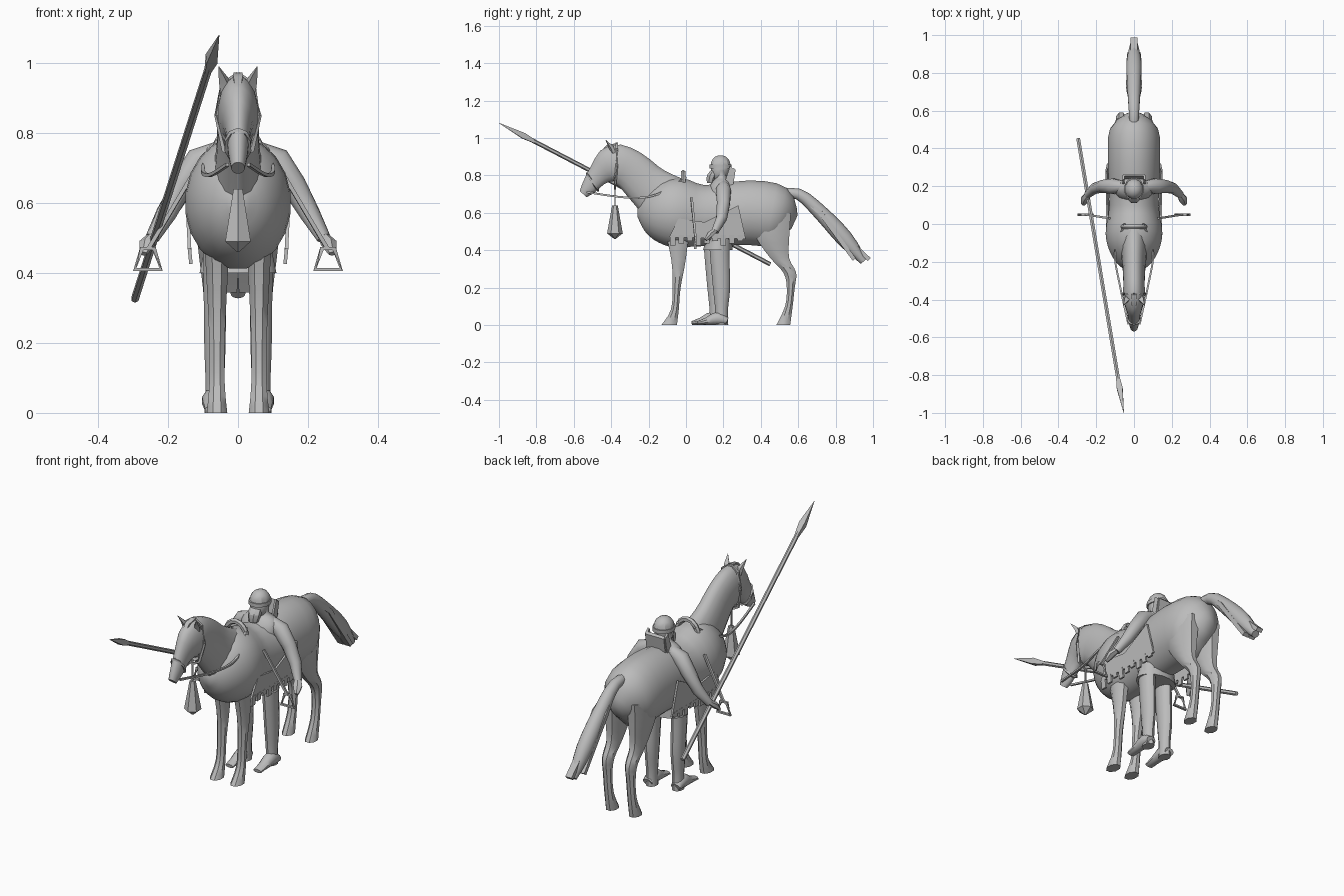
import bpy, bmesh, math
from mathutils import Vector

cube = bpy.data.objects.get("Cube")
if cube:
    bpy.data.objects.remove(cube)

colour = (.5, .5, .5, 1)
grey = bpy.data.materials.new("plain grey")
grey.use_nodes = True
grey.diffuse_color = colour
grey.node_tree.nodes["Principled BSDF"].inputs["Base Color"].default_value = colour


def skin(name, rings, angle=40, closed=False):
    """Join rings of points into one surface, capped unless it is a closed loop."""
    bm = bmesh.new()
    loops = [[bm.verts.new(point) for point in ring] for ring in rings]
    pairs = list(zip(loops, loops[1:]))
    if closed:
        pairs.append((loops[-1], loops[0]))
    else:
        bm.faces.new(loops[0])
        bm.faces.new(loops[-1])
    for first, second in pairs:
        for i in range(len(first)):
            bm.faces.new((first[i - 1], first[i], second[i], second[i - 1]))
    bmesh.ops.recalc_face_normals(bm, faces=bm.faces)
    mesh = bpy.data.meshes.new(name)
    bm.to_mesh(mesh)
    bm.free()
    mesh.materials.append(grey)
    part = bpy.data.objects.new(name, mesh)
    bpy.context.collection.objects.link(part)
    bpy.ops.object.select_all(action="DESELECT")
    part.select_set(True)
    bpy.context.view_layer.objects.active = part
    bpy.ops.object.shade_smooth_by_angle(angle=math.radians(angle))


def smooth_path(keys, steps):
    """Pass a smooth curve through the keys."""
    keys = [Vector(key) for key in keys]
    path = []
    for i in range(len(keys) - 1):
        before, start, end = keys[max(i - 1, 0)], keys[i], keys[i + 1]
        after = keys[min(i + 2, len(keys) - 1)]
        for k in range(steps):
            t = k / steps
            leave, arrive = (end - before) / 2, (after - start) / 2
            bend = start + leave * t
            pull = (end - start) * 3 - leave * 2 - arrive
            ease = (start - end) * 2 + leave + arrive
            path.append(bend + pull * t ** 2 + ease * t ** 3)
    return path + [keys[-1]]


def circle(sides):
    turns = [2 * math.pi * (i + .5) / sides for i in range(sides)]
    return [(math.cos(turn), math.sin(turn)) for turn in turns]


def limb(name, keys, x=0, grow=.35, base=.016, sides=10, level=True, steps=3, angle=40):
    """Loft in the side plane; keys are (y, z, radius), half width = grow * radius + base."""
    path = smooth_path(keys, steps)
    rings = []
    for i, (y, z, radius) in enumerate(path):
        ahead = path[min(i + 1, len(path) - 1)] - path[max(i - 1, 0)]
        across = Vector((1, 0)) if level else Vector((-ahead.y, ahead.x)).normalized()
        width = grow * radius + base
        rings.append([(x + width * c, y + radius * s * across.x, z + radius * s * across.y)
                      for c, s in circle(sides)])
    skin(name, rings, angle)


def tube(name, points, radii, sides=4, flat=1, closed=False, angle=40):
    """Sweep a round or flattened section along a path; radii is one size or a list."""
    points = [Vector(point) for point in points]
    last = len(points) - 1
    if not isinstance(radii, list):
        radii = [radii] * len(points)
    rings = []
    for i, point in enumerate(points):
        if closed:
            ahead = points[(i + 1) % len(points)] - points[i - 1]
        else:
            ahead = points[min(i + 1, last)] - points[max(i - 1, 0)]
        side = ahead.cross(Vector((0, 0, 1)))
        side = side.normalized() if side.length > .001 else Vector((1, 0, 0))
        up = side.cross(ahead).normalized() * flat
        rings.append([point + radii[i] * (side * c + up * s) for c, s in circle(sides)])
    skin(name, rings, angle, closed)


def plate(name, outline, x, lean=0, thick=.01):
    """Flat sheet from a (y, z) outline; lean moves its lower points outward."""
    top = max(z for y, z in outline)
    skin(name, [[(x + offset + lean * (top - z), y, z) for y, z in outline]
                for offset in (-thick / 2, thick / 2)], angle=20)


# Horse barrel, then neck and head
limb("horse_body", [(.58, .55, .04), (.5, .58, .16), (.34, .6, .175), (.1, .585, .165),
                    (-.05, .6, .19), (-.15, .6, .16), (-.22, .6, .1), (-.26, .6, .02)],
     grow=.8, base=0, sides=20, level=False)
limb("horse_neck_and_head", [(-.05, .62, .17), (-.19, .73, .125), (-.3, .83, .11), (-.39, .855, .11),
                             (-.46, .81, .065), (-.52, .735, .042), (-.55, .7, .025)],
     grow=.45, base=.008, sides=16, level=False)

# Tail core with loose strips
limb("tail", [(.47, .7, .02), (.6, .7, .03), (.72, .6, .04), (.85, .46, .045), (.95, .34, .02)],
     grow=.8, base=.005, level=False)
for k, lock in enumerate(("left", "middle", "right")):
    shift = .02 * (1 - k)
    end = .9 + .08 * (k % 2)
    tube(f"tail_strip_{lock}", [(0, .6, .7), (shift, .72, .6), (shift, end, .35)],
         [.02, .03, .025], flat=.6)

for s, side in ((1, "left"), (-1, "right")):
    # Horse legs and ears
    limb(f"front_leg_{side}", [(-.05, .56, .08), (-.04, .35, .042), (-.05, .2, .023),
                               (-.06, .08, .023), (-.09, 0, .045)], s * .06, sides=8)
    limb(f"hind_leg_{side}", [(.45, .6, .12), (.46, .48, .1), (.5, .36, .055), (.555, .28, .037),
                              (.56, .2, .023), (.55, .1, .022), (.52, 0, .04)], s * .068, sides=8)
    tube(f"ear_{side}", [(s * .035, -.39, .92), (s * .04, -.4, .95), (s * .055, -.43, .99)],
         [.018, .018, .001], flat=.7, angle=20)

    # Bridle and reins
    tube(f"cheek_strap_{side}", [(0, -.37, .97), (s * .045, -.37, .94), (s * .06, -.37, .85),
                                 (s * .04, -.38, .75), (0, -.38, .73)], .008)
    tube(f"rein_{side}", smooth_path([(s * .03, -.53, .71), (s * .08, -.3, .68), (s * .1, -.15, .7),
                                      (s * .05, 0, .79)], 4), .007)

    # Saddle cloth with a fringe of tabs
    plate(f"saddle_cloth_{side}", [(-.04, .57), (.1, .55), (.28, .64), (.32, .46), (-.09, .47)],
          s * .147, lean=-s * .05)
    for k in range(9):
        y, low = .045 * k - .085, .425 + .012 * (k % 3)
        plate(f"fringe_{side}_{k}", [(y, .48), (y + .03, .48), (y + .03, low), (y, low)],
              s * .14, lean=-s * .1)

    # Stirrup strap and iron
    tube(f"stirrup_strap_{side}", [(s * .13, .03, .68), (s * .255, .05, .47)], .008)
    tube(f"stirrup_{side}", [(s * .24, .05, .47), (s * .275, .05, .47), (s * .295, .05, .41),
                             (s * .22, .05, .41)], .009, closed=True)

    # Rider legs, the right one a little ahead
    back = min(s, 0) * .03
    limb(f"rider_leg_{side}", [(y + back, z, r) for y, z, r in (
        (.18, .5, .058), (.18, .38, .052), (.19, .2, .046), (.19, .08, .034), (.19, 0, .036))], s * .066)
    limb(f"boot_{side}", [(y + back, r, r) for y, r in (
        (.22, .02), (.17, .035), (.11, .02), (.06, .01))], s * .072, base=.02, level=False)

    # Rider arms, hands and collar flaps
    tube(f"arm_{side}", [(s * .06, .2, .745), (s * .11, .2, .72), (s * .16, .2, .65),
                         (s * .205, .19, .57), (s * .245, .155, .5)],
         [.03, .042, .036, .03, .02], sides=10)
    tube(f"hand_{side}", [(s * .24, .16, .51), (s * .26, .13, .485), (s * .27, .105, .455)],
         [.017, .025, .012], sides=6, flat=.7)
    plate(f"collar_flap_{side}", [(.2, .74), (.235, .85), (.26, .83), (.24, .74)], s * .055)

# Noseband, forelock and throat tassel
tube("noseband", [(.034 * c, -.5 - .03 * s, .765 + .045 * s) for c, s in circle(10)], .007, closed=True)
tube("forelock", [(0, -.37, .96), (0, -.42, .95), (0, -.49, .88)], [.018, .018, .004])
tube("tassel_cord", [(0, -.38, .75), (0, -.38, .63)], .005)
limb("throat_tassel", [(-.38, .64, .015), (-.38, .49, .042), (-.38, .46, .004)],
     grow=1, base=0, sides=6, steps=1, angle=20)

# Saddle pommel arch
tube("saddle_pommel", [(.06 * math.cos(math.pi * k / 8), -.015, .745 + .07 * math.sin(math.pi * k / 8))
                       for k in range(9)], .014, sides=6)

# Rider torso, tunic skirt and collar
limb("rider_torso", [(.18, .5, .06), (.18, .7, .065), (.19, .76, .055), (.19, .79, .03), (.19, .83, .03)],
     grow=1.6, base=0, sides=14)
limb("tunic_skirt", [(.18, .5, .065), (.17, .4, .08)], grow=1.4, base=0, sides=16, steps=1)
plate("collar_back", [(.235, .74), (.255, .84), (.265, .83), (.25, .73)], 0, thick=.11)

# Rider head, beard and helmet
limb("rider_head", [(.18, .77, .025), (.18, .8, .045), (.185, .84, .052), (.185, .88, .04)],
     grow=.9, base=0, sides=12)
limb("beard", [(.13, .76, .02), (.14, .8, .03), (.16, .83, .025)], grow=1, base=.005, sides=8, angle=20)
limb("helmet_rim", [(.185, .838, .061), (.185, .858, .061)], grow=.87, base=0, sides=12, steps=1)
limb("helmet_dome", [(.185, .855 + .053 * math.sin(t / 3), .055 * math.cos(t / 3)) for t in range(5)],
     grow=.9, base=0, sides=12, steps=1, angle=25)

# Lance with leaf point
butt, tip = Vector((-.295, .45, .325)), Vector((-.054, -1, 1.08))
tube("lance_shaft", [butt, butt.lerp(tip, .88)], .0115, sides=6)
tube("lance_point", [butt.lerp(tip, along) for along in (.86, .91, 1)], [.011, .022, .001], angle=20)
